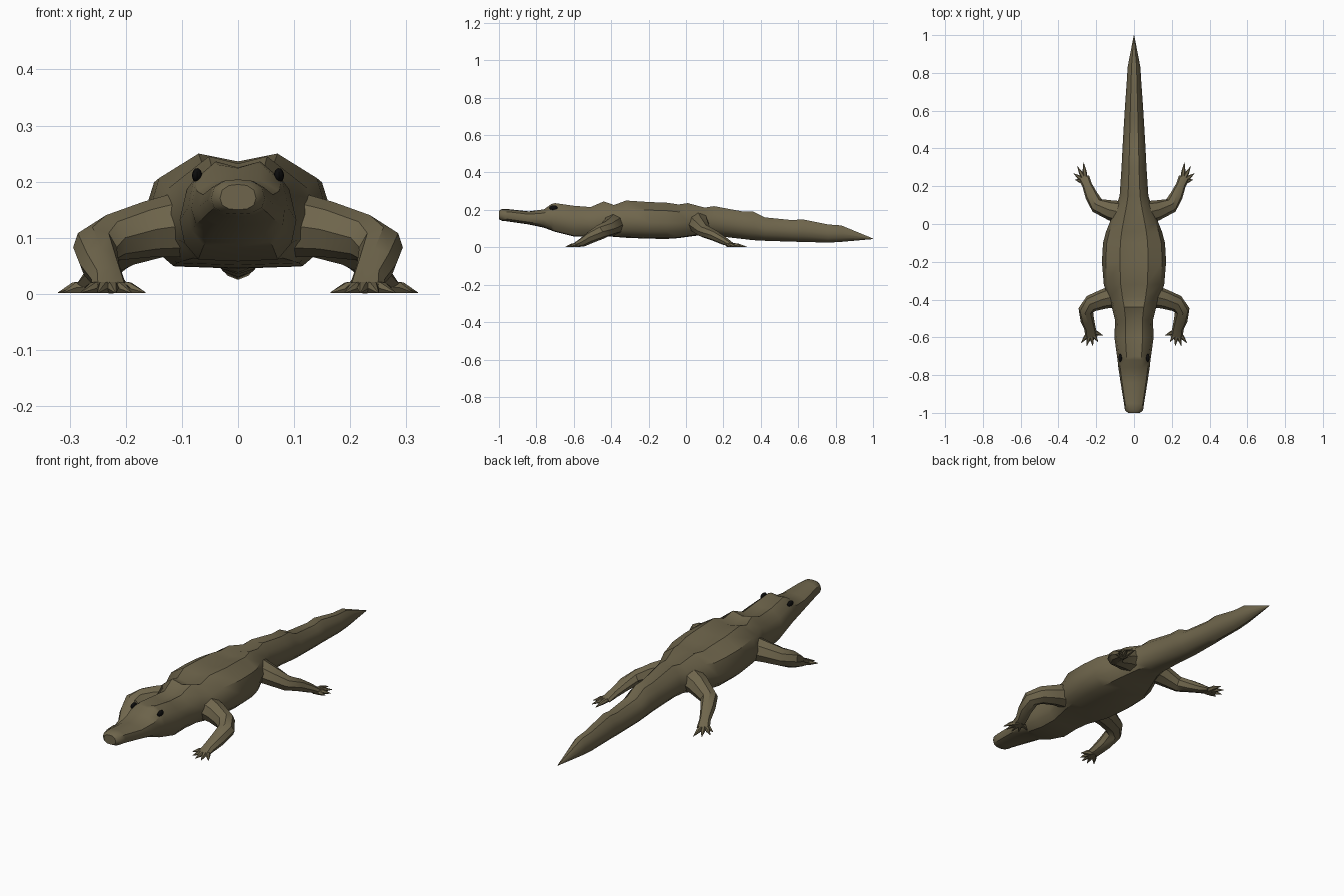
import bpy, bmesh, math
from mathutils import Vector

if "Cube" in bpy.data.objects:
    bpy.data.objects.remove(bpy.data.objects["Cube"])


def material(name, rgb):
    m = bpy.data.materials.new(name)
    m.diffuse_color = (*rgb, 1)
    m.use_nodes = True
    m.node_tree.nodes["Principled BSDF"].inputs["Base Color"].default_value = m.diffuse_color
    return m


HIDE = material("olive hide", (0.158, 0.131, 0.072))
BLACK = material("eye black", (0.004, 0.004, 0.004))


def finish(bm, name, mat, mirror=False, angle=40):
    bmesh.ops.recalc_face_normals(bm, faces=bm.faces[:])
    for f in bm.faces:
        f.smooth = True
    me = bpy.data.meshes.new(name)
    bm.to_mesh(me)
    bm.free()
    me.materials.append(mat)
    me.set_sharp_from_angle(angle=math.radians(angle))
    ob = bpy.data.objects.new(name, me)
    bpy.context.collection.objects.link(ob)
    if mirror:
        mod = ob.modifiers.new("mirror", 'MIRROR')
        mod.use_mirror_merge = False
    return ob


def skin(bm, rings):
    """Bridge rings of points into a closed tube."""
    loops = [[bm.verts.new(p) for p in r] for r in rings]
    n = len(loops[0])
    for a, b in zip(loops, loops[1:]):
        for i in range(n):
            j = (i + 1) % n
            bm.faces.new((a[i], a[j], b[j], b[i]))
    bm.faces.new(loops[0])
    bm.faces.new(loops[-1])


def tube(bm, path, sides=8):
    """Tube along (x, y, z, half width, half height) stations."""
    pts = [Vector(p[:3]) for p in path]
    rings = []
    for i, p in enumerate(path):
        t = (pts[min(i + 1, len(pts) - 1)] - pts[max(i - 1, 0)]).normalized()
        side = t.cross(Vector((0, 0, 1))).normalized()
        up = side.cross(t)
        ring = []
        for k in range(sides):
            a = 2 * math.pi * k / sides
            q = pts[i] + side * math.cos(a) * p[3] + up * math.sin(a) * p[4]
            q.z = max(q.z, 0)
            ring.append(q)
        rings.append(ring)
    skin(bm, rings)


# Half cross-sections, top to bottom: fraction of half width, fraction of height
TRUNK = [(0, .93), (.44, 1), (.88, .78), (1, .45), (.92, .2), (.68, .02), (0, 0)]
TAIL = [(0, .96), (.4, 1), (.8, .8), (1, .5), (.85, .25), (.5, .08), (0, 0)]
SNOUT = [(0, 1), (.5, .96), (.88, .78), (1, .45), (.88, .18), (.5, .03), (0, 0)]

# Body stations: y, half width, top, bottom
STATIONS = [
    (-1.0, .032, .195, .15), (-.985, .048, .204, .142), (-.95, .053, .204, .138),
    (-.84, .071, .192, .122), (-.76, .083, .205, .105), (-.72, .087, .232, .09),
    (-.70, .09, .236, .083), (-.6, .104, .222, .058), (-.51, .1, .215, .058),
    (-.44, .118, .245, .06), (-.385, .14, .226, .056), (-.32, .16, .25, .051),
    (-.2, .17, .242, .046), (-.1, .164, .238, .045), (-.04, .148, .229, .049),
    (.01, .128, .236, .056), (.1, .092, .212, .068), (.15, .076, .22, .062),
    (.3, .066, .192, .045), (.36, .063, .19, .038), (.42, .06, .16, .035),
    (.57, .051, .145, .03), (.62, .048, .15, .029), (.76, .038, .122, .025),
    (.83, .034, .117, .029), (1.0, .001, .047, .044),
]


def clamp(v):
    return max(0, min(1, v))


# Body: snout, head, trunk and tail in one loft
bm = bmesh.new()
rings = []
for y, w, top, bot in STATIONS:
    t, s = clamp(y / .25), clamp((-.7 - y) / .1)
    half = []
    for a, b, c in zip(TRUNK, TAIL, SNOUT):
        fx, fz = (a[i] * (1 - t - s) + b[i] * t + c[i] * s for i in (0, 1))
        half.append((fx * w, y, bot + fz * (top - bot)))
    rings.append(half + [(-x, yy, z) for x, yy, z in half[-2:0:-1]])
skin(bm, rings)
finish(bm, "body", HIDE)

# Legs with pointed toes
FRONT = [(.09, -.38, .125, .062, .06), (.16, -.397, .115, .052, .05),
         (.225, -.42, .1, .046, .042), (.255, -.455, .083, .04, .04),
         (.247, -.51, .053, .036, .032), (.232, -.555, .026, .03, .024),
         (.226, -.60, .01, .034, .01)]
FRONT_TOES = [(.165, -.59), (.19, -.625), (.218, -.645), (.25, -.645), (.28, -.63)]
HIND = [(.06, .06, .135, .062, .06), (.12, .072, .118, .054, .048),
        (.195, .098, .086, .041, .036), (.225, .15, .064, .034, .03),
        (.248, .205, .034, .026, .022), (.265, .245, .012, .03, .012)]
HIND_TOES = [(.312, .235), (.32, .268), (.3, .305), (.267, .325)]


def leg(name, path, heel, tips):
    bm = bmesh.new()
    tube(bm, path)
    for x, y in tips:
        mid = [(h * .45 + t * .55) for h, t in zip(heel, (x, y))]
        tube(bm, [(*heel, .014, .012, .012), (*mid, .011, .011, .011),
                  (x, y, .002, .001, .001)], 6)
    finish(bm, name, HIDE, mirror=True)


leg("front_legs", FRONT, (.229, -.565), FRONT_TOES)
leg("hind_legs", HIND, (.255, .222), HIND_TOES)

# Eyes
bm = bmesh.new()
bmesh.ops.create_uvsphere(bm, u_segments=12, v_segments=8, radius=1)
for v in bm.verts:
    v.co = Vector((.073 + v.co.x * .009, -.709 + v.co.y * .022, .211 + v.co.z * .013))
finish(bm, "eyes", BLACK, mirror=True)
